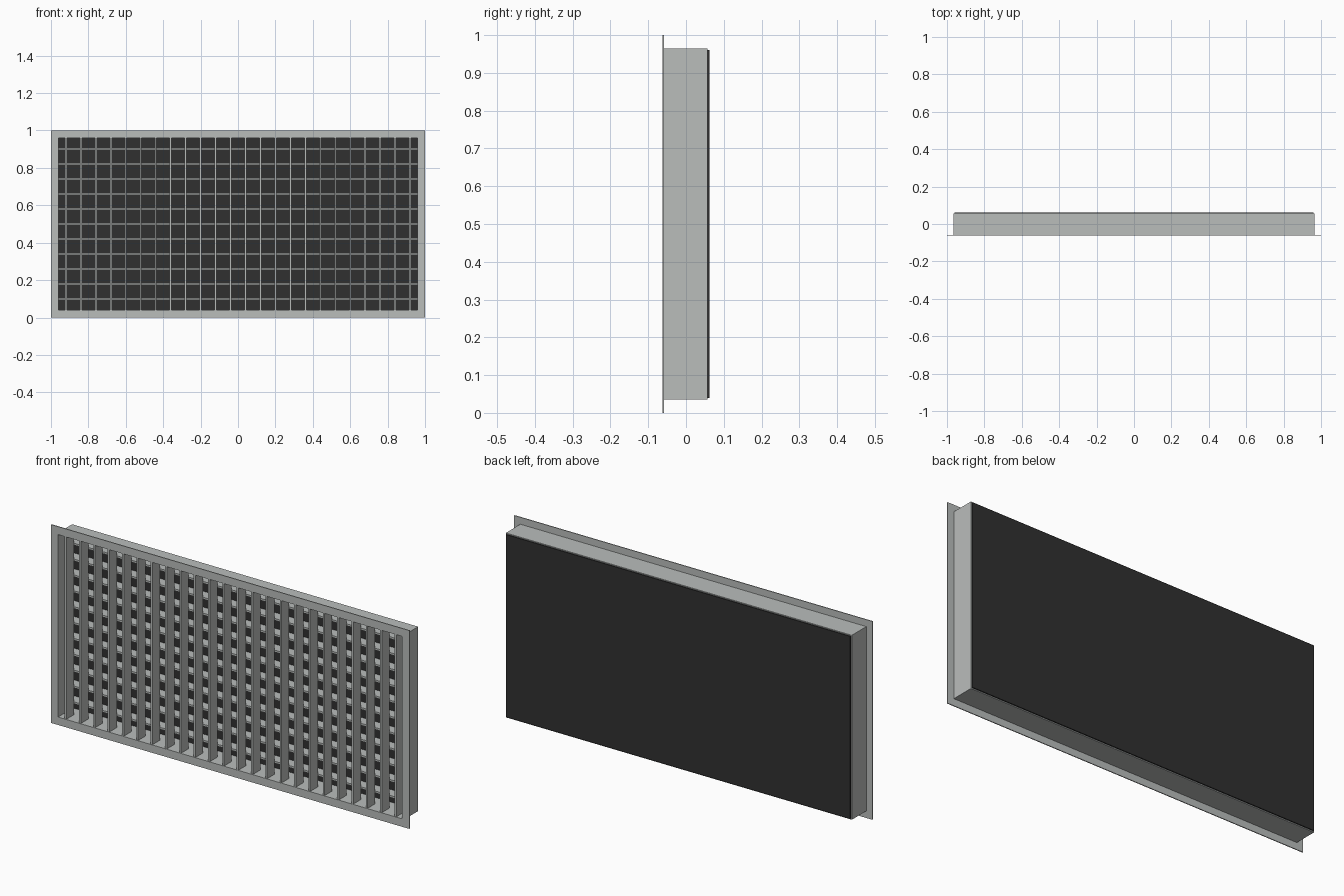
import bpy
import bmesh
from mathutils import Matrix, Vector

cube = bpy.data.objects.get("Cube")
if cube:
    bpy.data.objects.remove(cube, do_unlink=True)


def make_material(name, color):
    mat = bpy.data.materials.new(name)
    mat.use_nodes = True
    mat.diffuse_color = color
    mat.node_tree.nodes["Principled BSDF"].inputs["Base Color"].default_value = color
    return mat


metal = make_material("light grey metal", (0.49, 0.51, 0.50, 1))
dark = make_material("dark backing", (0.03, 0.03, 0.03, 1))


def finish(name, bm, mat):
    mesh = bpy.data.meshes.new(name)
    bmesh.ops.recalc_face_normals(bm, faces=bm.faces)
    bm.to_mesh(mesh)
    bm.free()
    mesh.materials.append(mat)
    obj = bpy.data.objects.new(name, mesh)
    bpy.context.collection.objects.link(obj)
    return obj


def box(name, low, high, mat):
    low, high = Vector(low), Vector(high)
    bm = bmesh.new()
    matrix = Matrix.Translation((low + high) / 2) @ Matrix.Diagonal((*(high - low), 1))
    bmesh.ops.create_cube(bm, size=1, matrix=matrix)
    return finish(name, bm, mat)


def ring(name, outer, inner, y0, y1, mat):
    """Rectangular frame around the grille centre; outer and inner are half sizes."""
    bm = bmesh.new()
    corners = [(-1, -1), (1, -1), (1, 1), (-1, 1)]
    loops = [[bm.verts.new((sx * w, y, MID + sz * h)) for sx, sz in corners]
             for (w, h), y in ((outer, y0), (outer, y1), (inner, y1), (inner, y0))]
    for a, b in zip(loops, loops[1:] + loops[:1]):
        for i in range(4):
            j = (i + 1) % 4
            bm.faces.new((a[i], a[j], b[j], b[i]))
    return finish(name, bm, mat)


MID = 0.5
FRONT, BACK = -0.0625, 0.0625
FLANGE_BACK, DUCT_BACK = -0.058, 0.057
INNER = (0.96, 0.46)
PITCH, HALF_BAR = 0.08, 0.005

# Front flange and the duct collar behind it
ring("front_flange", (1, MID), INNER, FRONT, FLANGE_BACK, metal)
ring("duct_collar", (0.965, 0.465), INNER, FLANGE_BACK, DUCT_BACK, metal)

# Closed dark plate at the back
box("back_plate", (-0.96, DUCT_BACK, 0.04), (0.96, BACK, 0.96), dark)

# Upright blades at the front
for i in range(24):
    x = (i - 11.5) * PITCH
    box(f"vertical_blade_{i + 1}", (x - HALF_BAR, -0.06, 0.04),
        (x + HALF_BAR, 0, 0.96), metal)

# Level blades behind them
for i in range(11):
    z = MID + (i - 5) * PITCH
    box(f"horizontal_blade_{i + 1}", (-0.96, 0, z - HALF_BAR),
        (0.96, 0.054, z + HALF_BAR), metal)
